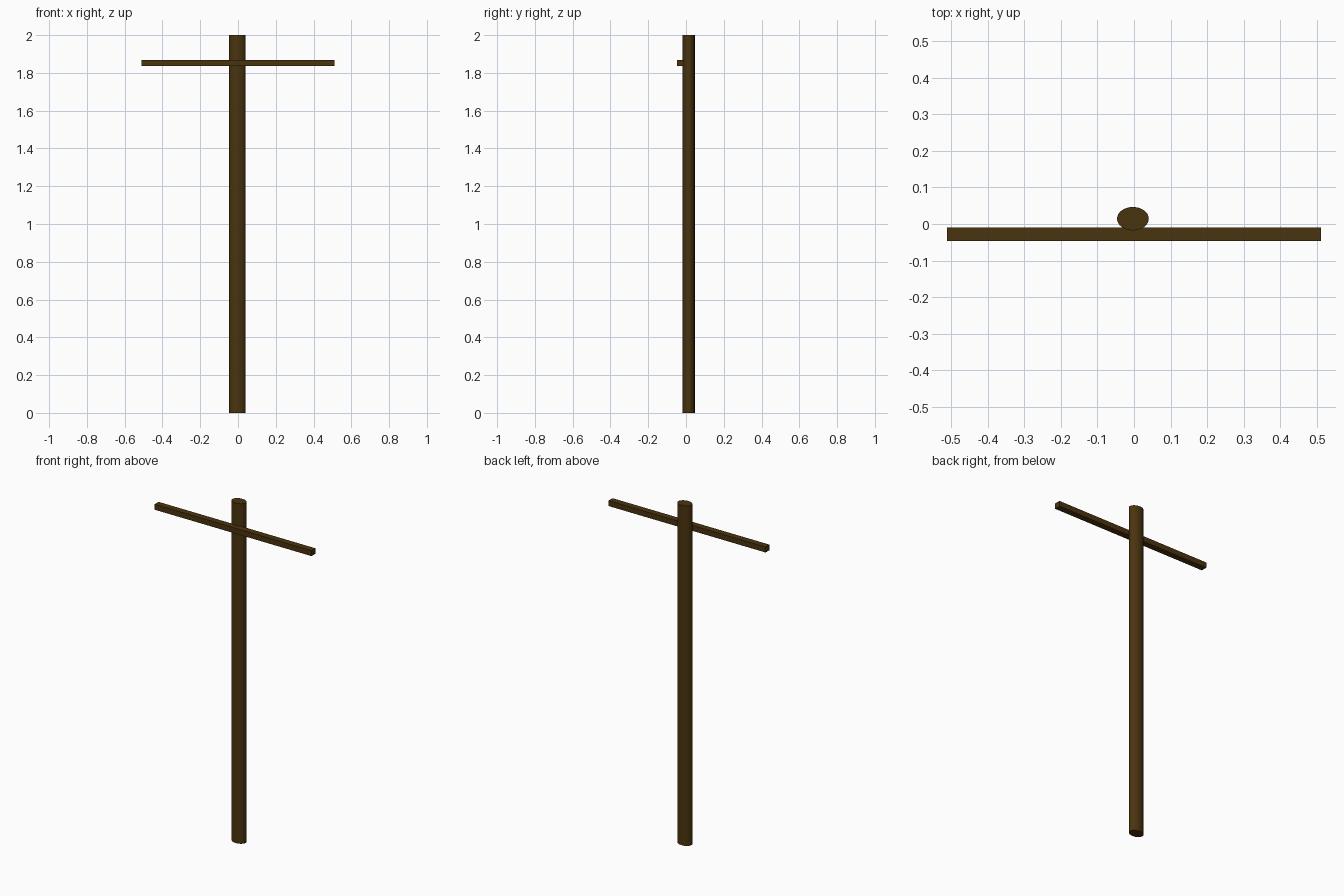
import bpy
import math

if "Cube" in bpy.data.objects:
    bpy.data.objects.remove(bpy.data.objects["Cube"])

# Dark brown wood for every part
wood = bpy.data.materials.new("dark_brown_wood")
wood.diffuse_color = (0.068, 0.034, 0.0045, 1.0)
wood.use_nodes = True
wood.node_tree.nodes["Principled BSDF"].inputs["Base Color"].default_value = wood.diffuse_color


def finish(name, scale):
    obj = bpy.context.object
    obj.name = name
    obj.scale = scale
    bpy.ops.object.transform_apply(location=False, rotation=False, scale=True)
    obj.data.materials.append(wood)
    return obj


# Tall upright pole with an oval section
bpy.ops.mesh.primitive_cylinder_add(vertices=32, radius=1, depth=2,
                                    location=(-0.003, 0.0145, 1.0))
finish("pole", (0.0435, 0.032, 1.0))
bpy.ops.object.shade_smooth_by_angle(angle=math.radians(30))

# Square crossbar fixed to the front of the pole
bpy.ops.mesh.primitive_cube_add(size=1, location=(0, -0.028, 1.852))
finish("crossbar", (1.022, 0.037, 0.032))
